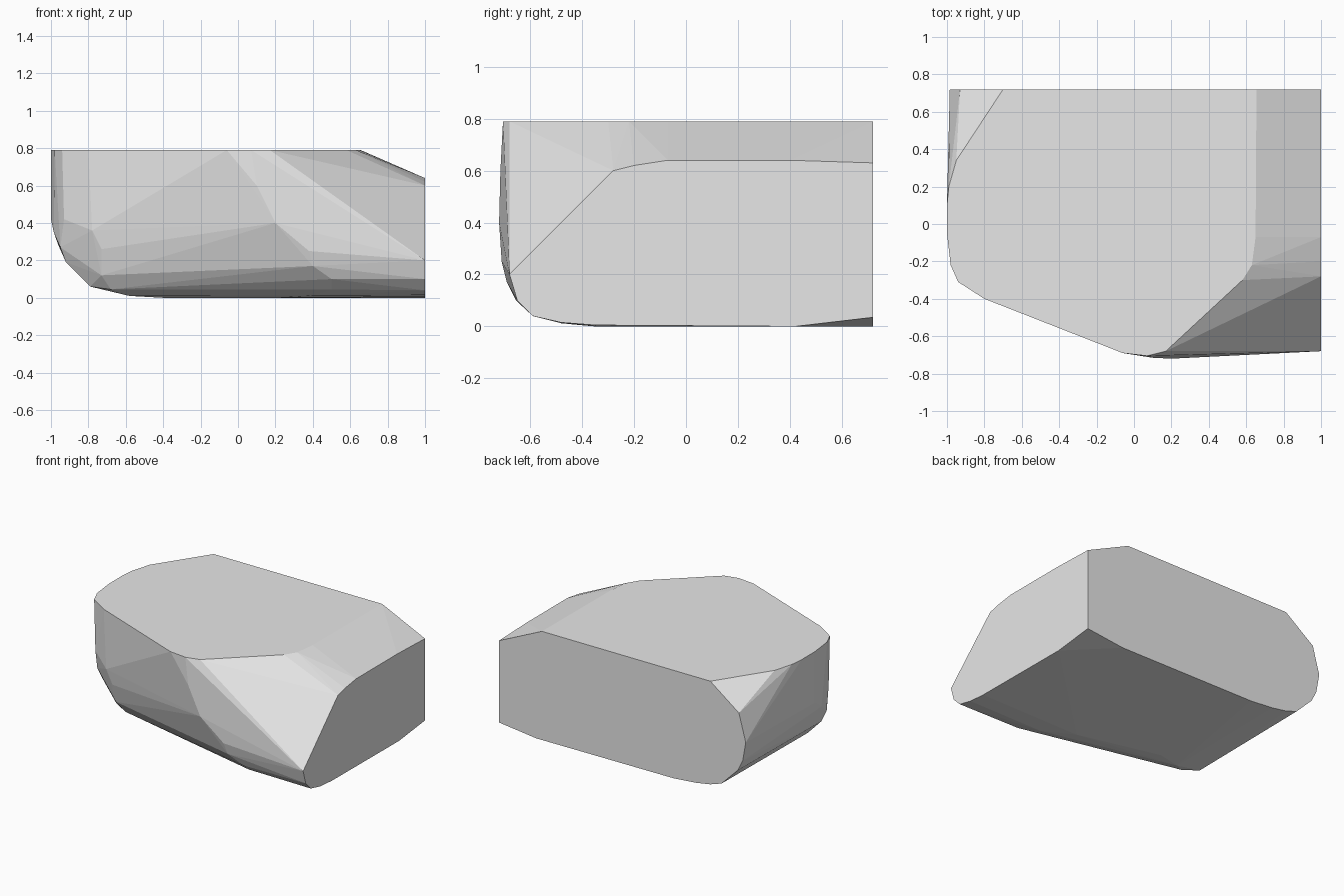
import bpy
import bmesh

BACK = 0.72      # flat cut at the back
SIDE = 1.0       # flat cut at the side
TOP = 0.79       # flat cut on top

default_cube = bpy.data.objects.get("Cube")
if default_cube:
    bpy.data.objects.remove(default_cube, do_unlink=True)


def make_material(name, rgb):
    material = bpy.data.materials.new(name)
    material.use_nodes = True
    colour = (*rgb, 1.0)
    material.diffuse_color = colour
    material.node_tree.nodes["Principled BSDF"].inputs["Base Color"].default_value = colour
    return material


def hull_object(name, points, material):
    """Wrap a faceted convex skin around the given points."""
    bm = bmesh.new()
    for point in points:
        bm.verts.new(point)
    bmesh.ops.remove_doubles(bm, verts=bm.verts[:], dist=0.001)
    result = bmesh.ops.convex_hull(bm, input=bm.verts[:])
    unused = {g for g in result["geom_interior"] + result["geom_unused"]
              if isinstance(g, bmesh.types.BMVert) and g.is_valid}
    bmesh.ops.delete(bm, geom=list(unused), context="VERTS")
    # Merge the triangles of the flat cuts into single faces
    bmesh.ops.dissolve_limit(bm, angle_limit=0.01, verts=bm.verts[:], edges=bm.edges[:])
    bmesh.ops.recalc_face_normals(bm, faces=bm.faces[:])
    mesh = bpy.data.meshes.new(name)
    bm.to_mesh(mesh)
    bm.free()
    mesh.materials.append(material)
    obj = bpy.data.objects.new(name, mesh)
    bpy.context.collection.objects.link(obj)
    return obj


# Outline of the flat top, as (x, y)
top_outline = [
    (-0.70, BACK), (-0.95, 0.34), (-0.99, 0.2), (-1, 0.1), (-1, -0.05),
    (-0.98, -0.22), (-0.94, -0.31), (-0.8, -0.4), (-0.06, -0.69),
    (0.07, -0.705), (0.17, -0.68), (0.58, -0.3), (0.63, -0.22),
    (0.65, -0.07), (0.655, BACK),
]

# Outline of the flat side cut, as (y, z)
side_outline = [
    (BACK, 0.63), (0.4, 0.64), (-0.07, 0.64), (-0.2, 0.62), (-0.28, 0.6),
    (-0.68, 0.2), (-0.65, 0.1), (-0.59, 0.04), (-0.48, 0.015),
    (-0.35, 0.005), (0.42, 0), (BACK, 0.035),
]

# Outline of the flat back cut, as (x, z)
back_outline = [
    (-0.93, 0.62), (-0.985, 0.42), (-0.96, 0.28), (-0.92, 0.2),
    (-0.79, 0.07), (-0.7, 0.04), (-0.58, 0.02), (-0.4, 0.005), (0.7, 0),
]

# Rounded lower front: (x where the bulge begins, y, z)
front_bulge = [
    (0.1, -0.715, 0.6), (0.2, -0.72, 0.4), (0.38, -0.71, 0.25),
    (0.4, -0.69, 0.17), (0.5, -0.655, 0.1), (0.5, -0.59, 0.045),
    (0.4, -0.48, 0.012), (0.2, -0.35, 0),
]

# Rounded lower corner between the front and the curved end
corner_bulge = [
    (-1, -0.05, 0.42), (-0.985, -0.15, 0.35), (-0.95, -0.26, 0.27),
    (-0.92, -0.24, 0.19), (-0.93, -0.31, 0.42), (-0.78, -0.4, 0.36),
    (-0.73, -0.4, 0.26), (-0.73, -0.36, 0.12), (-0.79, -0.27, 0.06),
    (-0.68, -0.32, 0.045), (-0.58, -0.25, 0.01), (-0.4, -0.2, 0),
]

points = [(x, y, TOP) for x, y in top_outline]
points += [(SIDE, y, z) for y, z in side_outline]
points += [(x, BACK, z) for x, z in back_outline]
points += front_bulge + corner_bulge

stone = make_material("stone grey", (0.8, 0.8, 0.8))
hull_object("rock", points, stone)
